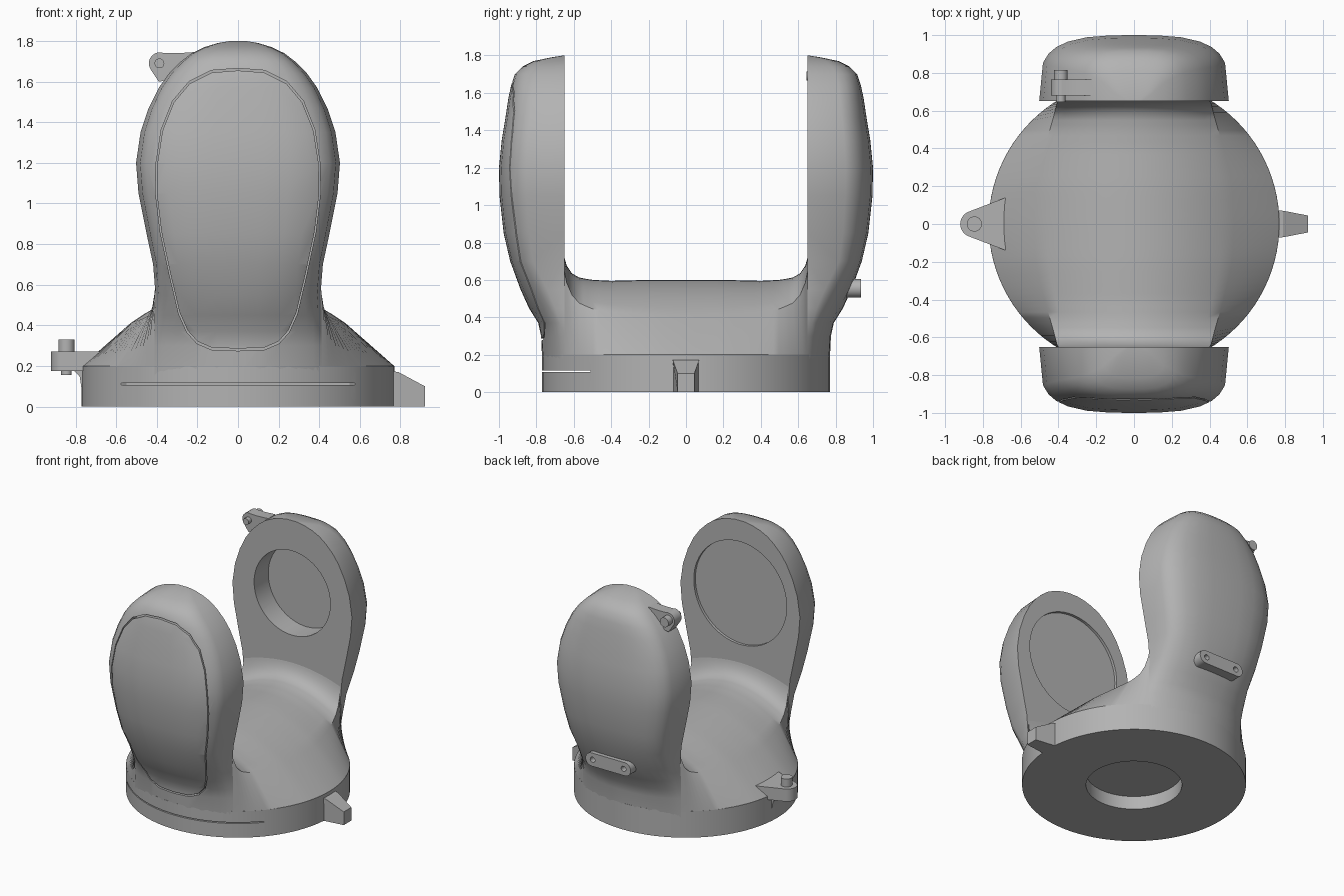
import bpy, bmesh, math
from mathutils import Matrix, Vector

cube = bpy.data.objects.get("Cube")
if cube:
    bpy.data.objects.remove(cube, do_unlink=True)

grey = bpy.data.materials.new("plain_grey")
grey.use_nodes = True
grey.diffuse_color = (0.45, 0.45, 0.45, 1)
grey.node_tree.nodes["Principled BSDF"].inputs["Base Color"].default_value = (0.45, 0.45, 0.45, 1)


def finish(name, bm):
    bmesh.ops.remove_doubles(bm, verts=bm.verts, dist=1e-5)
    bmesh.ops.recalc_face_normals(bm, faces=bm.faces)
    me = bpy.data.meshes.new(name)
    bm.to_mesh(me)
    bm.free()
    ob = bpy.data.objects.new(name, me)
    bpy.context.collection.objects.link(ob)
    me.materials.append(grey)
    return ob


def activate(ob):
    bpy.ops.object.select_all(action='DESELECT')
    ob.select_set(True)
    bpy.context.view_layer.objects.active = ob


def smooth(ob, angle=30):
    activate(ob)
    bpy.ops.object.shade_smooth_by_angle(angle=math.radians(angle))


def cut(ob, cutter):
    activate(ob)
    mod = ob.modifiers.new("cut", 'BOOLEAN')
    mod.operation, mod.solver, mod.object = 'DIFFERENCE', 'EXACT', cutter
    bpy.ops.object.modifier_apply(modifier=mod.name)
    bpy.data.objects.remove(cutter, do_unlink=True)


def loft(name, rings):
    """Closed solid through a row of equal-length rings."""
    bm = bmesh.new()
    rows = [[bm.verts.new(p) for p in ring] for ring in rings]
    for a, b in zip(rows, rows[1:]):
        for i in range(len(a)):
            j = (i + 1) % len(a)
            bm.faces.new((a[i], a[j], b[j], b[i]))
    bm.faces.new(rows[0])
    bm.faces.new(rows[-1])
    return finish(name, bm)


def cylinder(name, r, a, b, segs=64):
    """Cylinder between two points."""
    a, b = Vector(a), Vector(b)
    d = b - a
    m = Matrix.Translation((a + b) / 2) @ d.to_track_quat('Z', 'Y').to_matrix().to_4x4()
    bm = bmesh.new()
    bmesh.ops.create_cone(bm, cap_ends=True, segments=segs, radius1=r, radius2=r, depth=d.length, matrix=m)
    return finish(name, bm)


def prism(name, outline, place, lo, hi):
    return loft(name, [[place(u, v, h) for u, v in outline] for h in (lo, hi)])


def arc(cx, cy, r, a0, a1, n=12):
    return [(cx + r * math.cos(math.radians(a0 + (a1 - a0) * i / n)),
             cy + r * math.sin(math.radians(a0 + (a1 - a0) * i / n))) for i in range(n + 1)]


def flat(u, v, h):
    return (u, v, h)


def upright(u, v, h):
    return (u, h, v)


def interp(table, t):
    for (a, *p), (b, *q) in zip(table, table[1:]):
        if t <= b:
            f = max(0, (t - a) / (b - a))
            return [x + (y - x) * f for x, y in zip(p, q)]
    return table[-1][1:]


# Base disc with socket underneath and slit across the front
base = cylinder("base_disc", 0.77, (0, 0, 0), (0, 0, 0.2), 96)
cut(base, cylinder("socket_cutter", 0.33, (0, 0, -0.1), (0, 0, 0.1)))
slit = [(-0.58, -0.9), (0.58, -0.9), (0.58, -0.51), (-0.58, -0.51)]
cut(base, prism("slit_cutter", slit, flat, 0.107, 0.115))
smooth(base)

# Saddle: y distance -> rim half width, rim height, crown height
saddle_table = [(0, 0.53, 0.41, 0.6), (0.2, 0.52, 0.415, 0.6), (0.4, 0.475, 0.43, 0.595),
                (0.5, 0.445, 0.445, 0.6), (0.57, 0.425, 0.475, 0.612), (0.61, 0.415, 0.52, 0.635),
                (0.64, 0.408, 0.59, 0.68), (0.652, 0.4, 0.66, 0.73), (0.66, 0.4, 0.7, 0.76)]
rings = []
for i in range(49):
    y = 0.66 * math.sin(math.pi / 2 * (i / 24 - 1))
    rim, rim_z, crown = interp(saddle_table, abs(y))
    edge = math.sqrt(0.769 ** 2 - y * y)
    ring = [(-edge, y, 0.15), (-edge, y, 0.2)]
    for k in range(-8, 9):
        s = k / 8
        ring.append((rim * s, y, crown - (crown - rim_z) * s * s))
    rings.append(ring + [(edge, y, 0.2), (edge, y, 0.15)])
smooth(loft("saddle", rings))

# Arms: height -> half width, outer depth
arm_table = [(0.15, 0.412, 0.768), (0.3, 0.412, 0.775), (0.37, 0.412, 0.79), (0.45, 0.412, 0.84),
             (0.55, 0.406, 0.885), (0.7, 0.418, 0.94), (0.85, 0.45, 0.975), (1.05, 0.49, 0.997),
             (1.2, 0.502, 1.0), (1.35, 0.48, 0.985), (1.47, 0.44, 0.965), (1.57, 0.39, 0.95),
             (1.64, 0.34, 0.935), (1.7, 0.28, 0.915), (1.74, 0.228, 0.875), (1.77, 0.165, 0.815),
             (1.79, 0.1, 0.72), (1.8, 0.04, 0.655)]
steps = [0, 0.25, 0.5, 0.7, 0.82, 0.9, 0.96, 1]
steps = [-s for s in reversed(steps[1:])] + steps


def arm(name, side):
    rings = []
    for z, w, d in arm_table:
        t = min(1, max(0, (z - 0.2) / 0.45))
        p, q = 2 + t, 1 - 0.75 * t
        rings.append([(w * s, side * (0.65 + (d - 0.65) * (1 - abs(s) ** p) ** q), z) for s in steps])
    return loft(name, rings)


front_arm, back_arm = arm("front_arm", -1), arm("back_arm", 1)
cut(front_arm, cylinder("shallow_cutter", 0.39, (0, -0.67, 1.25), (0, -0.5, 1.25)))
cut(back_arm, cylinder("deep_cutter", 0.32, (0, 0.5, 1.25), (0, 0.82, 1.25)))

# Egg-shaped seam cut into the front arm
half = [(0, 0.28), (0.13, 0.285), (0.2, 0.315), (0.25, 0.37), (0.29, 0.46), (0.335, 0.65),
        (0.38, 0.86), (0.403, 1.05), (0.4, 1.2), (0.375, 1.36), (0.32, 1.5), (0.24, 1.595),
        (0.13, 1.65), (0, 1.66)]
egg = half + [(-x, z) for x, z in reversed(half[1:-1])]
bm = bmesh.new()
loops = [[bm.verts.new((x * k, y, 0.97 + (z - 0.97) * k)) for x, z in egg]
         for k, y in ((1.008, -1.1), (1.008, -0.72), (0.992, -0.72), (0.992, -1.1))]
for a, b in zip(loops, loops[1:] + loops[:1]):
    for i in range(len(egg)):
        j = (i + 1) % len(egg)
        bm.faces.new((a[i], a[j], b[j], b[i]))
cut(front_arm, finish("seam_cutter", bm))
smooth(front_arm)
smooth(back_arm)

# Tapered fin on the left side of the base
fin = [[(0.7, s * 0.075, 0), (0.7, s * 0.075, 0.18), (0.79, s * 0.07, 0.17),
        (0.92, s * 0.045, 0.1), (0.92, s * 0.045, 0)] for s in (-1, 1)]
loft("base_fin", fin)

# Hinge lug with gusset and peg on the right side of the base
lug = [(-0.6, 0.17)] + arc(-0.85, 0, 0.07, 110, 250) + [(-0.6, -0.17)]
smooth(prism("hinge_lug", lug, flat, 0.175, 0.27))
gusset = [(-0.7, 0.08), (-0.772, 0.1), (-0.78, 0.15), (-0.81, 0.18), (-0.7, 0.18)]
prism("lug_gusset", gusset, upright, -0.07, 0.07)
smooth(cylinder("hinge_peg", 0.04, (-0.845, 0, 0.26), (-0.845, 0, 0.33), 24))
smooth(cylinder("peg_tip", 0.026, (-0.845, 0, 0.155), (-0.845, 0, 0.2), 24))

# Ear and pin near the top of the back arm
ear = [(-0.22, 1.745), (-0.3, 1.74)] + arc(-0.385, 1.69, 0.054, 70, 215) + [(-0.39, 1.6), (-0.25, 1.62)]
smooth(prism("arm_ear", ear, upright, 0.68, 0.765))
smooth(cylinder("ear_pin", 0.024, (-0.387, 0.645, 1.69), (-0.387, 0.79, 1.69), 24))
smooth(cylinder("ear_pin_head", 0.036, (-0.387, 0.76, 1.69), (-0.387, 0.815, 1.69), 24))

# Rounded bracket with two screw holes low on the back arm
pill = arc(0.14, 0.555, 0.05, -90, 90) + arc(-0.14, 0.555, 0.05, 90, 270)
bracket = prism("back_bracket", pill, upright, 0.78, 0.935)
for x in (-0.13, 0.13):
    cut(bracket, cylinder("screw_cutter", 0.02, (x, 0.89, 0.555), (x, 1, 0.555), 20))
smooth(bracket)
